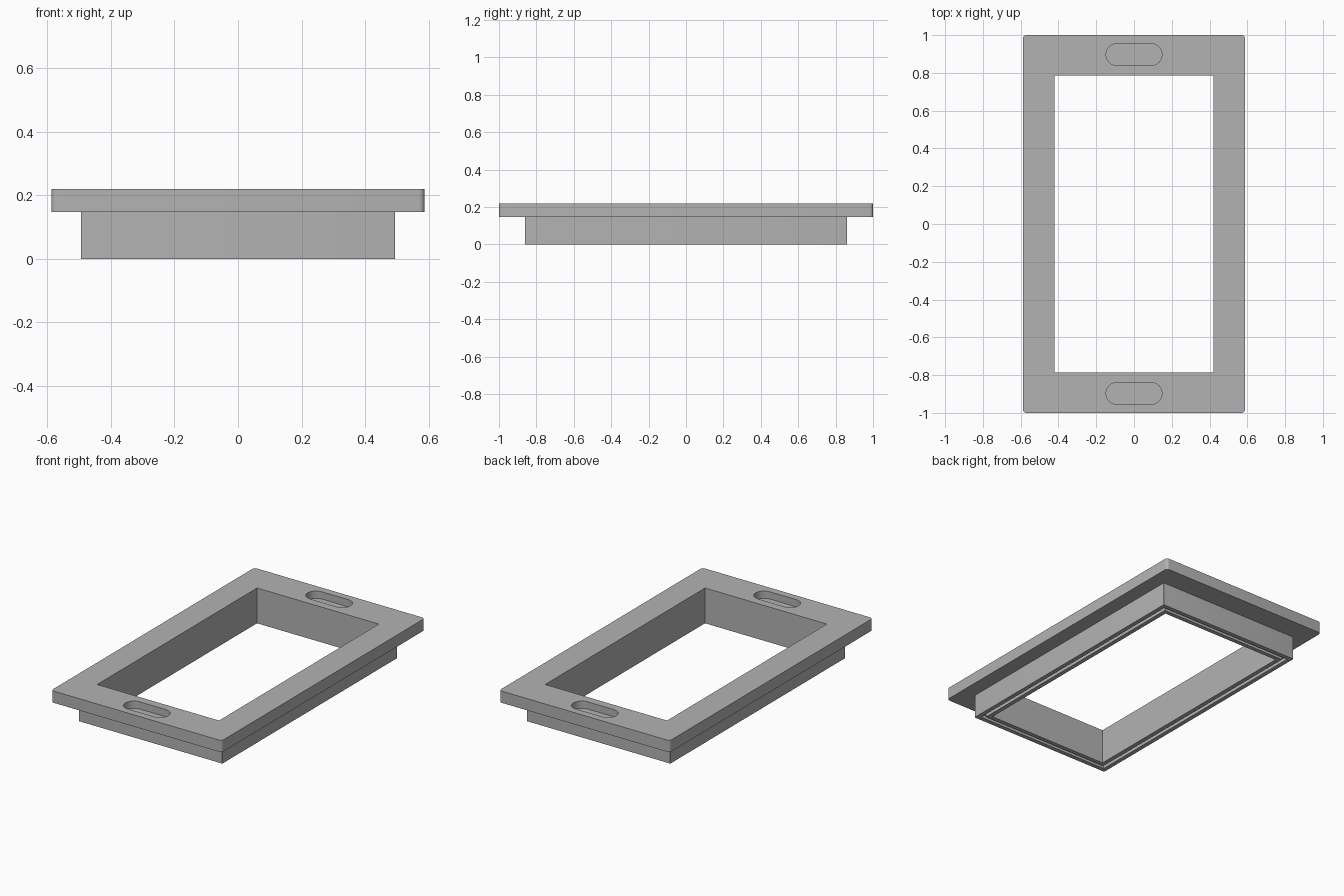
import bpy, bmesh, math

cube = bpy.data.objects.get("Cube")
if cube:
    bpy.data.objects.remove(cube, do_unlink=True)

grey = bpy.data.materials.new("plain grey")
grey.use_nodes = True
grey.diffuse_color = (0.45, 0.45, 0.45, 1)
grey.node_tree.nodes["Principled BSDF"].inputs["Base Color"].default_value = (0.45, 0.45, 0.45, 1)

TOP, LEDGE = 0.22, 0.147      # top face and underside of the flange
BODY_X, BODY_Y = 0.495, 0.861  # half size of the lower body
STEPS = 6


def rounded_ring(bm, hx, hy, z, r):
    """Ring of vertices on a rectangle with rounded corners."""
    ring = []
    for corner, (sx, sy) in enumerate([(1, 1), (-1, 1), (-1, -1), (1, -1)]):
        for i in range(STEPS + 1):
            a = math.pi / 2 * (corner + i / STEPS)
            ring.append(bm.verts.new((sx * (hx - r) + r * math.cos(a),
                                      sy * (hy - r) + r * math.sin(a), z)))
    return ring


def bridge(bm, a, b):
    n = len(a)
    for i in range(n):
        j = (i + 1) % n
        bm.faces.new((a[i], a[j], b[j], b[i]))


def finish(bm, name):
    bmesh.ops.remove_doubles(bm, verts=bm.verts, dist=1e-5)
    bmesh.ops.recalc_face_normals(bm, faces=bm.faces)
    mesh = bpy.data.meshes.new(name)
    bm.to_mesh(mesh)
    bm.free()
    mesh.materials.append(grey)
    obj = bpy.data.objects.new(name, mesh)
    bpy.context.collection.objects.link(obj)
    return obj


def body_ring(inset, z, r=0):
    return (BODY_X - inset, BODY_Y - inset, z, r)


# Frame: flange, lower body and the seal groove under it, as one closed section
section = [
    (0.42, 0.787, TOP, 0),
    (0.588, 1.0, TOP, 0.018),
    (0.588, 1.0, LEDGE, 0.018),
    body_ring(0, LEDGE, 0.004),
    body_ring(0, 0, 0.004),
    body_ring(0.027, 0),
    body_ring(0.027, 0.022),
    body_ring(0.048, 0.022),
    body_ring(0.048, 0),
    (0.42, 0.787, 0, 0),
]
bm = bmesh.new()
rings = [rounded_ring(bm, *s) for s in section]
for k, ring in enumerate(rings):
    bridge(bm, ring, rings[(k + 1) % len(rings)])
frame = finish(bm, "frame")

# Two blind finger slots sunk into the top of the flange
STEPS = 12
bpy.context.view_layer.objects.active = frame
for side, y in (("front", -0.897), ("back", 0.897)):
    bm = bmesh.new()
    low = rounded_ring(bm, 0.148, 0.058, TOP - 0.045, 0.058)
    high = rounded_ring(bm, 0.148, 0.058, TOP + 0.05, 0.058)
    bridge(bm, low, high)
    bm.faces.new(low)
    bm.faces.new(high)
    bmesh.ops.translate(bm, verts=bm.verts, vec=(0, y, 0))
    cutter = finish(bm, side + "_slot_cutter")
    cutter.hide_render = True
    cut = frame.modifiers.new(side + " slot", "BOOLEAN")
    cut.operation = "DIFFERENCE"
    cut.solver = "EXACT"
    cut.object = cutter
    bpy.ops.object.modifier_apply(modifier=cut.name)
    bpy.data.objects.remove(cutter, do_unlink=True)

# Smooth the small rounded corners and slot ends, keep edges sharp
frame.select_set(True)
bpy.ops.object.shade_smooth_by_angle(angle=math.radians(30))
